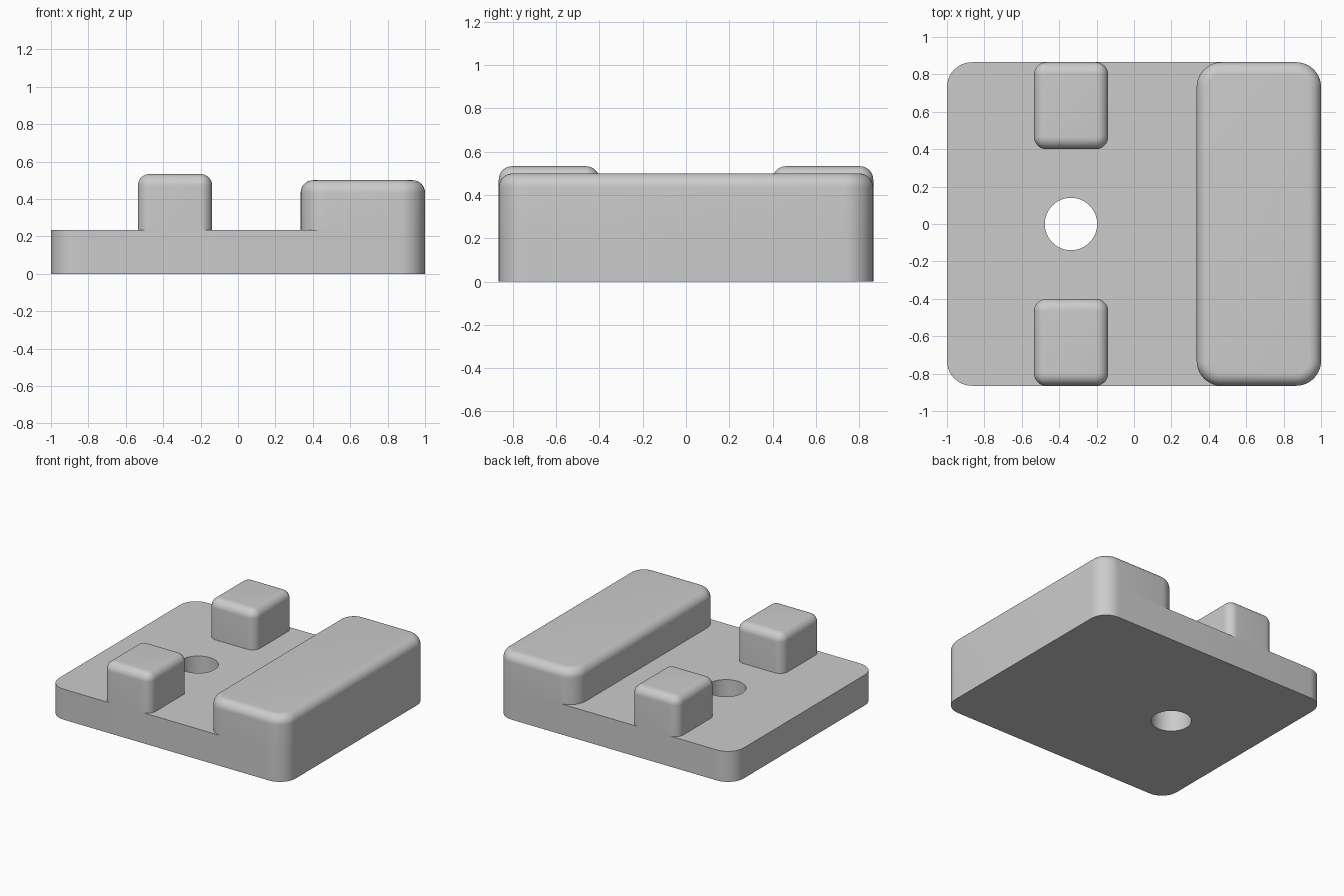
import bpy, bmesh
from math import pi, sin, cos, radians

cube = bpy.data.objects.get("Cube")
if cube:
    bpy.data.objects.remove(cube, do_unlink=True)

grey = bpy.data.materials.new("plain grey")
grey.use_nodes = True
colour = (0.6, 0.6, 0.6, 1)
grey.diffuse_color = colour
grey.node_tree.nodes["Principled BSDF"].inputs["Base Color"].default_value = colour

HALF_Y = 0.865
PLATE_TOP = 0.233
SEG = 10


def outline(x0, x1, y0, y1, r):
    """Rounded rectangle, counter-clockwise."""
    centres = [(x1 - r, y1 - r), (x0 + r, y1 - r), (x0 + r, y0 + r), (x1 - r, y0 + r)]
    return [(cx + r * cos((q + i / SEG) * pi / 2), cy + r * sin((q + i / SEG) * pi / 2))
            for q, (cx, cy) in enumerate(centres) for i in range(SEG + 1)]


def rounded_block(name, x0, x1, y0, y1, z0, z1, corner, fillet=0):
    """Block with rounded upright corners and an optional rounded top edge."""
    levels = [(0, z0), (0, z1 - fillet)]
    if fillet:
        for i in range(1, SEG + 1):
            a = i / SEG * pi / 2
            levels.append((fillet * (1 - cos(a)), z1 - fillet + fillet * sin(a)))
    bm = bmesh.new()
    rings = [[bm.verts.new((x, y, z)) for x, y in
              outline(x0 + d, x1 - d, y0 + d, y1 - d, corner - d)] for d, z in levels]
    n = len(rings[0])
    for low, high in zip(rings, rings[1:]):
        for i in range(n):
            j = (i + 1) % n
            bm.faces.new((low[i], low[j], high[j], high[i]))
    bm.faces.new(rings[0][::-1])
    bm.faces.new(rings[-1])
    mesh = bpy.data.meshes.new(name)
    bm.to_mesh(mesh)
    bm.free()
    obj = bpy.data.objects.new(name, mesh)
    bpy.context.collection.objects.link(obj)
    mesh.materials.append(grey)
    return obj


def smooth(obj):
    bpy.ops.object.select_all(action="DESELECT")
    obj.select_set(True)
    bpy.context.view_layer.objects.active = obj
    bpy.ops.object.shade_smooth_by_angle(angle=radians(30))


# Base plate with a through hole
plate = rounded_block("base_plate", -1, 1, -HALF_Y, HALF_Y, 0, PLATE_TOP, 0.133)
bpy.ops.mesh.primitive_cylinder_add(vertices=64, radius=0.14, depth=1, location=(-0.337, 0, 0))
cutter = bpy.context.object
cutter.name = "hole_cutter"
cutter.hide_render = True
cutter.data.materials.append(grey)
cut = plate.modifiers.new("hole", "BOOLEAN")
cut.operation = "DIFFERENCE"
cut.solver = "EXACT"
cut.object = cutter
bpy.ops.object.select_all(action="DESELECT")
plate.select_set(True)
bpy.context.view_layer.objects.active = plate
bpy.ops.object.modifier_apply(modifier=cut.name)
bpy.data.objects.remove(cutter, do_unlink=True)
smooth(plate)

# Long raised bar on one side
smooth(rounded_block("raised_bar", 0.335, 1, -HALF_Y, HALF_Y, PLATE_TOP, 0.5, 0.133, 0.066))

# Two upright lugs, front and back
for name, y0, y1 in (("front_lug", -HALF_Y, -0.4), ("back_lug", 0.4, HALF_Y)):
    smooth(rounded_block(name, -0.535, -0.138, y0, y1, PLATE_TOP, 0.533, 0.067, 0.062))
